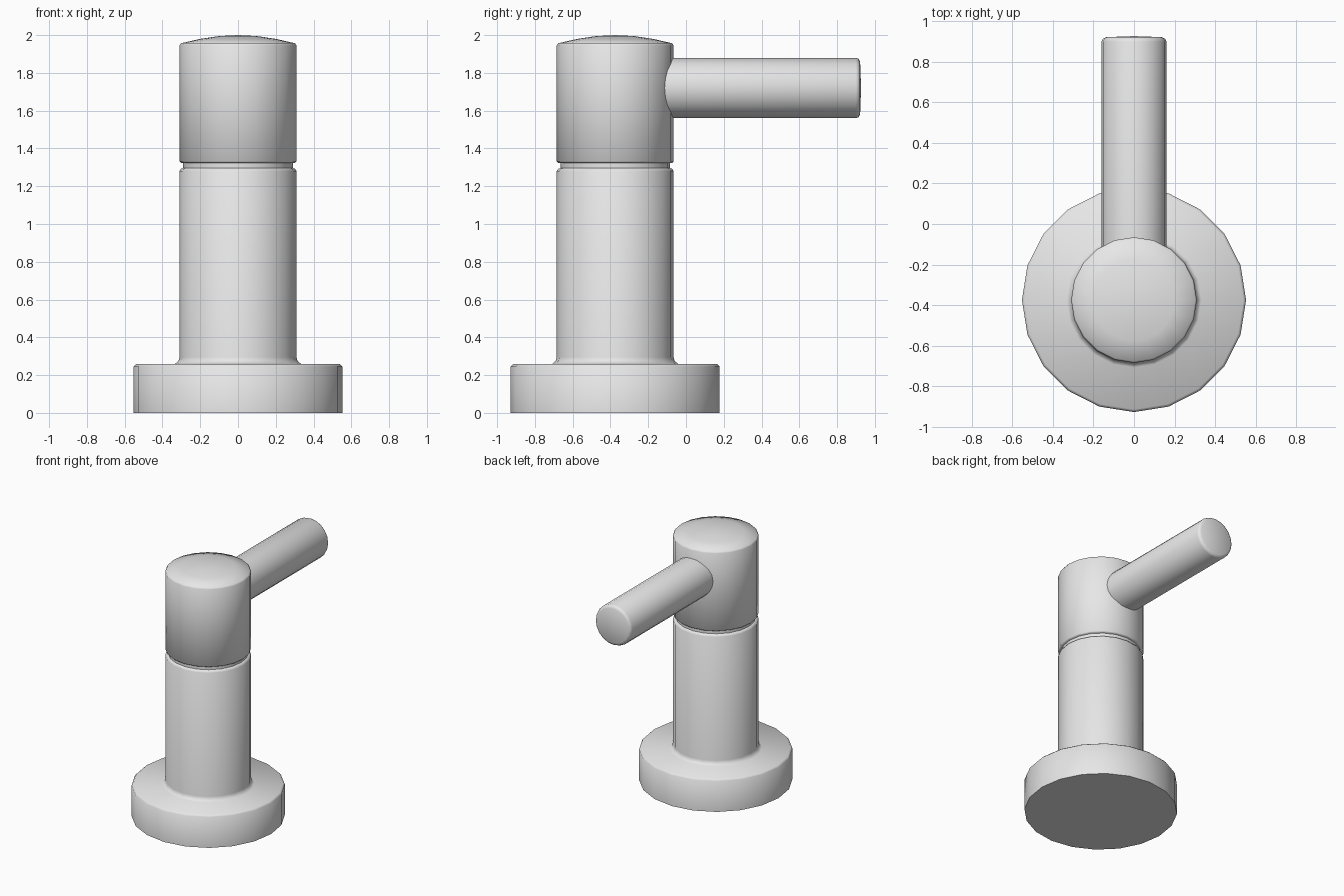
import bpy, bmesh, math
from mathutils import Matrix, Vector

cube = bpy.data.objects.get("Cube")
if cube:
    bpy.data.objects.remove(cube, do_unlink=True)

SIDES = 20
AXIS_Y = -0.375

grey = bpy.data.materials.new("light_grey")
grey.use_nodes = True
grey.diffuse_color = (0.8, 0.8, 0.8, 1)
grey.node_tree.nodes["Principled BSDF"].inputs["Base Color"].default_value = (0.8, 0.8, 0.8, 1)


def lathe(name, profile, matrix):
    """Revolve (radius, height) points around z, then place the part."""
    bm = bmesh.new()
    verts = [bm.verts.new((0, -r, z)) for r, z in profile]
    edges = [bm.edges.new(pair) for pair in zip(verts, verts[1:])]
    bmesh.ops.spin(bm, geom=verts + edges, cent=(0, 0, 0), axis=(0, 0, 1),
                   angle=math.tau, steps=SIDES)
    bmesh.ops.remove_doubles(bm, verts=bm.verts, dist=0.0005)
    bmesh.ops.recalc_face_normals(bm, faces=bm.faces)
    bm.transform(matrix)
    mesh = bpy.data.meshes.new(name)
    bm.to_mesh(mesh)
    bm.free()
    mesh.materials.append(grey)
    obj = bpy.data.objects.new(name, mesh)
    bpy.context.collection.objects.link(obj)
    bpy.ops.object.select_all(action='DESELECT')
    obj.select_set(True)
    bpy.context.view_layer.objects.active = obj
    bpy.ops.object.shade_smooth_by_angle(angle=math.radians(50))
    return obj


upright = Matrix.Translation(Vector((0, AXIS_Y, 0)))

# Round foot, column and the narrow neck groove
lathe("base_and_column", [
    (0, 0), (0.553, 0), (0.553, 0.245), (0.54, 0.258),
    (0.333, 0.26), (0.315, 0.275), (0.31, 0.295),
    (0.31, 1.28), (0.302, 1.292), (0.29, 1.296), (0.29, 1.33), (0, 1.33)], upright)

# Turning head with a shallow domed top
lathe("head", [
    (0, 1.324), (0.302, 1.324), (0.31, 1.332), (0.31, 1.945), (0.302, 1.957),
    (0.2, 1.98), (0.1, 1.995), (0, 2.0)], upright)

# Lever rod pointing backwards out of the head
backwards = Matrix.Translation(Vector((0, 0, 1.72))) @ Matrix.Rotation(-math.pi / 2, 4, 'X')
lathe("lever", [
    (0, -0.2), (0.16, -0.2), (0.16, 0.9), (0.154, 0.914), (0.138, 0.922), (0, 0.927)], backwards)
